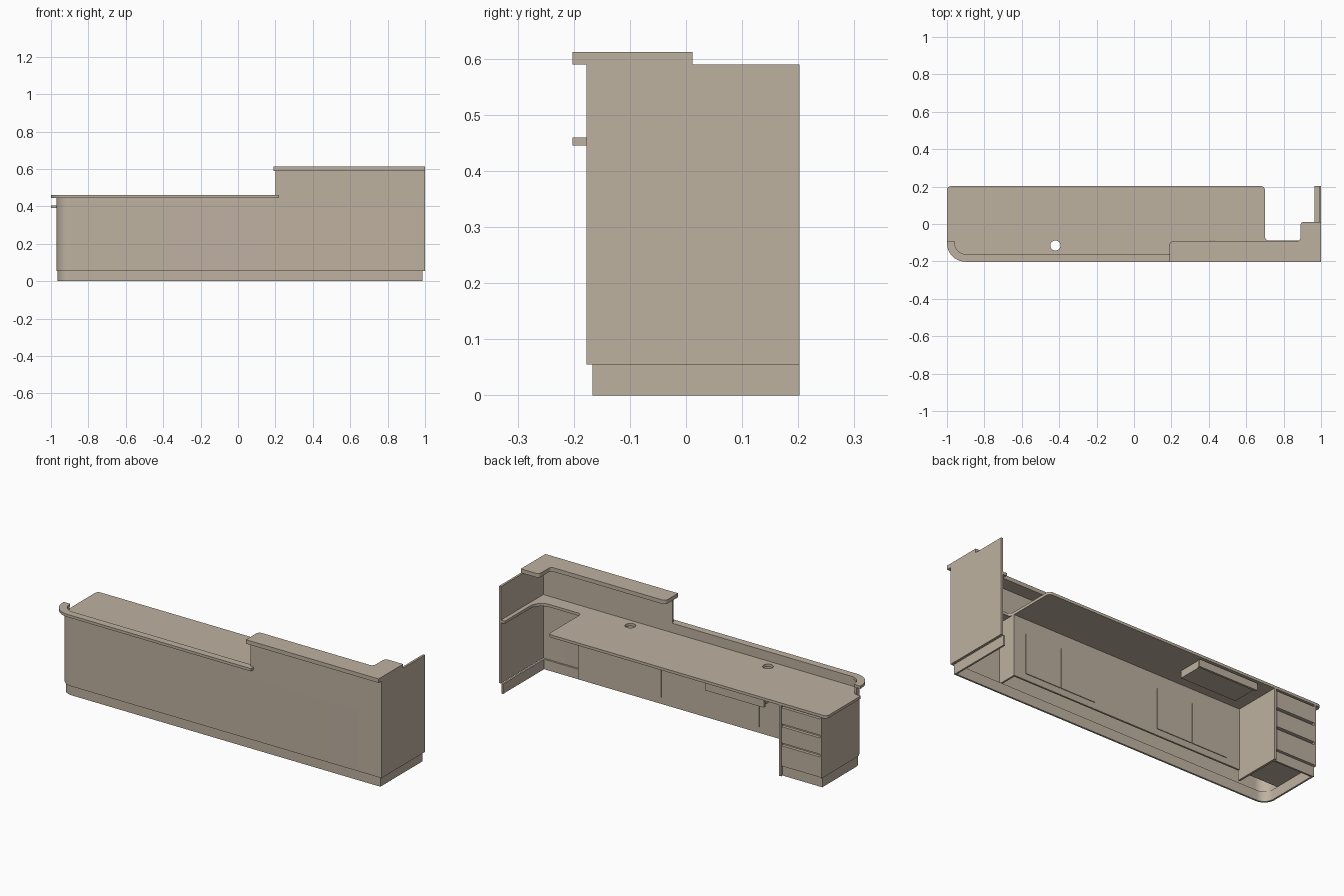
import bpy
import bmesh
import math
from mathutils import Vector

cube = bpy.data.objects.get("Cube")
if cube:
    bpy.data.objects.remove(cube, do_unlink=True)

laminate = bpy.data.materials.new("beige_laminate")
laminate.use_nodes = True
BEIGE = (0.515, 0.44, 0.352, 1)
laminate.diffuse_color = BEIGE
laminate.node_tree.nodes["Principled BSDF"].inputs["Base Color"].default_value = BEIGE


def fillet(points, steps=10):
    """Turn (x, y[, radius]) corners into a path with rounded corners."""
    path = []
    for i, p in enumerate(points):
        corner = Vector(p[:2])
        radius = p[2] if len(p) > 2 else 0
        if not radius:
            path.append(corner)
            continue
        a = (Vector(points[i - 1][:2]) - corner).normalized()
        b = (Vector(points[(i + 1) % len(points)][:2]) - corner).normalized()
        # Right-angle corners: the arc centre lies along both edges
        centre = corner + (a + b) * radius
        for k in range(steps + 1):
            t = math.pi / 2 * k / steps
            path.append(centre - b * radius * math.cos(t) - a * radius * math.sin(t))
    return path


def prism(name, path, z0, z1):
    """Extrude a plan outline between two heights."""
    bm = bmesh.new()
    base = bm.faces.new([bm.verts.new((p.x, p.y, z0)) for p in path])
    top = bmesh.ops.extrude_face_region(bm, geom=[base])["geom"]
    moved = [v for v in top if isinstance(v, bmesh.types.BMVert)]
    bmesh.ops.translate(bm, verts=moved, vec=(0, 0, z1 - z0))
    bmesh.ops.recalc_face_normals(bm, faces=bm.faces)
    mesh = bpy.data.meshes.new(name)
    bm.to_mesh(mesh)
    bm.free()
    mesh.materials.append(laminate)
    obj = bpy.data.objects.new(name, mesh)
    bpy.context.collection.objects.link(obj)
    bpy.ops.object.select_all(action="DESELECT")
    obj.select_set(True)
    bpy.context.view_layer.objects.active = obj
    bpy.ops.object.shade_smooth_by_angle(angle=math.radians(30))
    return obj


def box(name, x0, x1, y0, y1, z0, z1):
    return prism(name, fillet([(x0, y0), (x1, y0), (x1, y1), (x0, y1)]), z0, z1)


def band(name, outer, inner, z0, z1):
    """A wall or ledge between two rounded plan paths."""
    return prism(name, fillet(outer) + fillet(inner)[::-1], z0, z1)


FLOOR, DESK, DESK_TOP, LOW, HIGH = 0.055, 0.39, 0.405, 0.445, 0.59
BACK = 0.202

# Outer shell: curved low front, raised front and end panel
band("front_wall", [(-.97, BACK), (-.97, -.177, .075), (.99, -.177)],
     [(-.96, BACK), (-.96, -.167, .065), (.99, -.167)], FLOOR, DESK)
band("front_wall_upstand", [(-.97, -.1), (-.97, -.177, .075), (.2, -.177)],
     [(-.96, -.1), (-.96, -.167, .065), (.2, -.167)], DESK, LOW)
box("raised_front_wall", .2, .99, -.177, -.167, DESK, HIGH)
box("end_panel", .988, 1, -.177, BACK, FLOOR, HIGH)

# Recessed plinth
band("plinth", [(-.965, .19), (-.965, -.167, .065), (.986, -.167), (.986, BACK)],
     [(-.955, .19), (-.955, -.157, .055), (.976, -.157), (.976, BACK)], 0, FLOOR)

# Visitor ledge and raised counter
band("low_ledge", [(-1, -.092), (-1, -.202, .1), (.22, -.202)],
     [(-.96, -.092, 0), (-.96, -.162, .065), (.2, -.162), (.2, -.177), (.22, -.177)],
     LOW, .46)
prism("raised_counter", fillet([
    (.19, -.202), (1, -.202), (1, .012), (.89, .012, .02),
    (.89, -.092, .02), (.19, -.092, .02)]), HIGH, .612)

# Worktop with cable holes
worktop = prism("worktop", fillet([
    (-1, BACK, .02), (-1, -.095), (-.965, -.095), (-.965, -.17, .07),
    (.99, -.17), (.99, BACK), (.965, BACK), (.965, -.088, .07),
    (.70, -.088, .02), (.70, BACK, .02)]), DESK, DESK_TOP)
for x in (-.42, .42):
    bpy.ops.mesh.primitive_cylinder_add(vertices=32, radius=.027, depth=.1,
                                        location=(x, -.115, DESK))
    cutter = bpy.context.object
    cutter.name = "cable_hole_cutter"
    cutter.hide_render = True
    cut = worktop.modifiers.new("cable_hole", "BOOLEAN")
    cut.operation, cut.solver, cut.object = "DIFFERENCE", "EXACT", cutter
    bpy.context.view_layer.objects.active = worktop
    bpy.ops.object.modifier_apply(modifier=cut.name)
    bpy.data.objects.remove(cutter, do_unlink=True)

# Shallow open-bottomed cabinet with two pairs of doors
box("cabinet_back", -.96, .70, -.07, -.06, FLOOR, DESK)
box("cabinet_end", .69, .70, -.167, -.07, FLOOR, DESK)
for side, middle in (("left", .41), ("right", -.41)):
    for hinge, shift in (("left", .11), ("right", -.11)):
        x = middle + shift
        box(f"{side}_cabinet_{hinge}_door", x - .107, x + .107, -.06, -.056, .09, .31)

# Drawer pedestal
box("pedestal_side", -.722, -.71, -.07, BACK, 0, DESK)
box("pedestal_floor", -.96, -.722, -.07, .185, FLOOR, FLOOR + .012)
box("pedestal_carcass_front", -.96, -.722, .175, .185, FLOOR, DESK)
box("pedestal_plinth", -.955, -.722, .18, .19, 0, FLOOR)
for i, (low, high) in enumerate(((.058, .17), (.185, .275), (.29, .38))):
    box(f"drawer_front_{i + 1}", -.958, -.724, .185, BACK, low, high)

# Pencil drawer hung under the worktop
box("pencil_drawer", -.6, -.26, .04, .18, .35, DESK)
box("pencil_drawer_front", -.61, -.25, .18, .192, .345, .385)
